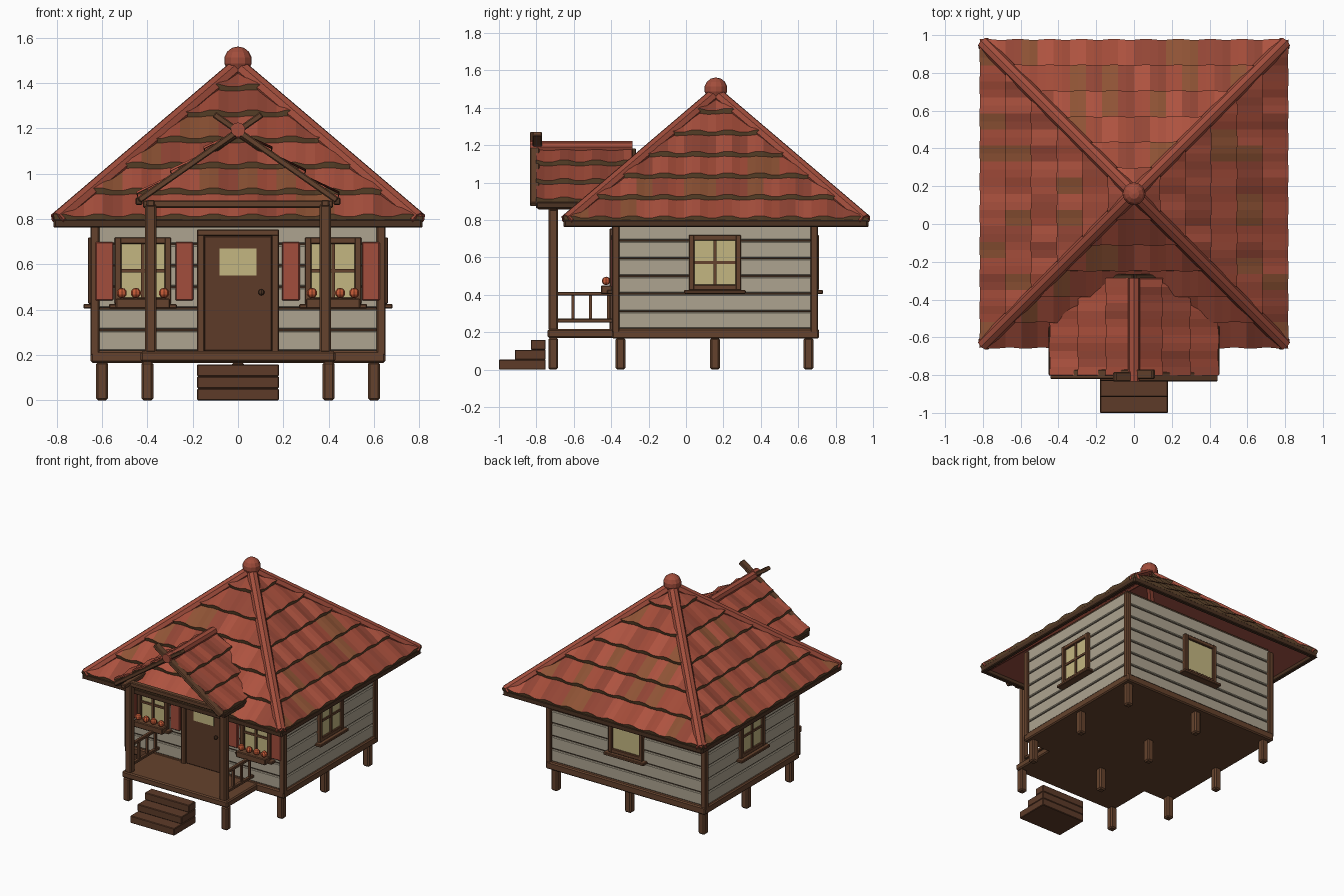
import bpy, bmesh, math, random
from mathutils import Vector, Matrix

if "Cube" in bpy.data.objects:
    bpy.data.objects.remove(bpy.data.objects["Cube"])

random.seed(4)
CY = 0.16  # house centre in y


def mat(name, r, g, b):
    m = bpy.data.materials.new(name)
    m.diffuse_color = (r, g, b, 1)
    m.use_nodes = True
    m.node_tree.nodes["Principled BSDF"].inputs["Base Color"].default_value = m.diffuse_color
    return m


WOOD = mat("wood", 0.13, 0.055, 0.026)
DARK = mat("dark_wood", 0.07, 0.032, 0.016)
DOOR = mat("door_wood", 0.11, 0.044, 0.022)
WALL = mat("siding", 0.42, 0.37, 0.28)
GLASS = mat("glass", 0.55, 0.47, 0.22)
RED = mat("red", 0.36, 0.075, 0.045)
SOFFIT = mat("soffit", 0.13, 0.03, 0.02)
FLOWER = mat("flower", 0.6, 0.11, 0.04)
EDGE = mat("tile_edge", 0.115, 0.06, 0.025)
TILES = [mat("tile_a", 0.42, 0.085, 0.05), mat("tile_b", 0.36, 0.07, 0.04),
         mat("tile_c", 0.29, 0.06, 0.036), mat("tile_d", 0.27, 0.085, 0.035)]


def finish(name, bm, mats, bevel=0):
    bmesh.ops.recalc_face_normals(bm, faces=bm.faces)
    me = bpy.data.meshes.new(name)
    bm.to_mesh(me)
    bm.free()
    for m in mats:
        me.materials.append(m)
    ob = bpy.data.objects.new(name, me)
    bpy.context.collection.objects.link(ob)
    if bevel:
        md = ob.modifiers.new("bevel", "BEVEL")
        md.width, md.segments = bevel, 1
    return ob


def box(name, x, y, z, m, M=Matrix(), bevel=0.005):
    """Box from (min, max) pairs."""
    bm = bmesh.new()
    mid = Vector([(a + b) / 2 for a, b in (x, y, z)])
    size = [b - a for a, b in (x, y, z)]
    bmesh.ops.create_cube(bm, size=1, matrix=M @ Matrix.Translation(mid) @ Matrix.Diagonal((*size, 1)))
    return finish(name, bm, [m], bevel)


def along(p, q):
    p, q = Vector(p), Vector(q)
    return Matrix.Translation((p + q) / 2) @ (q - p).to_track_quat('Z', 'Y').to_matrix().to_4x4(), (q - p).length


def tube(name, p, q, r, m, sides=8):
    M, l = along(p, q)
    bm = bmesh.new()
    bmesh.ops.create_cone(bm, cap_ends=True, segments=sides, radius1=r, radius2=r, depth=l, matrix=M)
    return finish(name, bm, [m])


def ball(name, c, r, m, seg=10):
    bm = bmesh.new()
    bmesh.ops.create_uvsphere(bm, u_segments=seg, v_segments=seg // 2 + 1, radius=r, matrix=Matrix.Translation(c))
    return finish(name, bm, [m])


def tile_slope(name, n, d0, z0, slope, half, M, hip):
    """Overlapping wavy tile courses on a slope facing -y, with soffit below."""
    bm = bmesh.new()
    step, pitch = d0 / n, 0.0425
    cols = math.ceil(half / pitch)
    wave = (0.0, 0.011, 0.011, 0.0)
    for i in range(n):
        d, e = d0 - i * step, max(d0 - (i + 1.12) * step, 0)
        zd, ze = z0 + slope * (d0 - d), z0 + slope * (d0 - e)
        rows = []
        for k in range(-cols, cols + 1):
            u = max(-half, min(half, k * pitch))
            w = wave[k % 4]
            jog = 0.004 if (k // 2) % 2 else 0
            rows.append([bm.verts.new(c) for c in ((u, -d + 0.008, zd - 0.005), (u, -d - jog, zd + 0.026 + w),
                                                   (u, -e, ze + w * 0.5))])
        tone = 0
        for k in range(len(rows) - 1):
            if k % 2 == 0:
                tone = random.choice((1, 1, 2, 2, 3, 3, 4) if hip else (1, 2, 2, 3))
            a, b = rows[k], rows[k + 1]
            bm.faces.new((a[0], b[0], b[1], a[1])).material_index = 0
            bm.faces.new((a[1], b[1], b[2], a[2])).material_index = tone
    under = [bm.verts.new(c) for c in ((-half, -d0, z0 - 0.02), (half, -d0, z0 - 0.02),
                                       (half, 0, z0 - 0.02 + slope * d0), (-half, 0, z0 - 0.02 + slope * d0))]
    bm.faces.new(under).material_index = 5
    if hip:
        for s in (-1, 1):
            bmesh.ops.bisect_plane(bm, geom=bm.verts[:] + bm.edges[:] + bm.faces[:], plane_co=(0, 0, 0),
                                   plane_no=(s, 1, 0), clear_outer=True)
    bm.transform(M)
    return finish(name, bm, [EDGE] + TILES + [SOFFIT])


def spin(deg):
    return Matrix.Rotation(math.radians(deg), 4, 'Z')


# main hipped roof: tiles, eave boards, hip caps, finial
for k, side in enumerate(("front", "right", "back", "left")):
    M = Matrix.Translation((0, CY, 0)) @ spin(90 * k)
    tile_slope("roof_" + side, 6, 0.815, 0.785, 0.845, 0.85, M, True)
    box("eave_board_" + side, (-0.81, 0.81), (-0.815, -0.785), (0.762, 0.8), DARK, M)
    h = M @ Vector((0.797, -0.797, 0.797))
    tube("hip_cap_" + side, (0, CY, 1.475), h, 0.037, RED)
ball("finial", (0, CY, 1.5), 0.062, RED, 12)

# siding walls with grooves
box("wall_core", (-0.625, 0.625), (-0.365, 0.675), (0.2, 0.89), DARK, bevel=0)
for i in range(7):
    z = 0.22 + i * 0.0945
    box("siding_board", (-0.637, 0.637), (-0.377, 0.687), (z, z + 0.087), WALL)
for sx in (-1, 1):
    for y in (-0.375, 0.685):
        box("corner_post", (sx * 0.632 - 0.02, sx * 0.632 + 0.02), (y - 0.02, y + 0.02), (0.2, 0.86), WOOD)

# floor frame and porch deck
box("floor_frame", (-0.65, 0.65), (-0.395, 0.71), (0.165, 0.22), WOOD, bevel=0.008)
box("porch_deck", (-0.43, 0.43), (-0.74, -0.38), (0.17, 0.217), WOOD, bevel=0.008)

# stilts
for x, y in [(x, y) for x in (-0.6, 0, 0.6) for y in (-0.35, 0.155, 0.655)] + [(-0.4, -0.71), (0.4, -0.71)]:
    box("stilt", (x - 0.026, x + 0.026), (y - 0.026, y + 0.026), (0, 0.17), WOOD, bevel=0.009)

# steps
for i in range(3):
    box("step", (-0.18, 0.18), (-1 + 0.085 * i, -0.75), (0.053 * i, 0.053 * (i + 1)), DOOR, bevel=0.004)


# windows, built facing -y at the wall surface
def window(name, M, w, z0, z1, bars=True):
    a, t = w / 2, 0.03
    box(name + "_glass", (-a + t, a - t), (-0.008, 0.02), (z0 + t, z1 - t), GLASS, M, 0)
    for s in (-1, 1):
        c = s * (a - t / 2)
        box(name + "_jamb", (c - t / 2, c + t / 2), (-0.024, 0.02), (z0, z1), WOOD, M, 0.004)
    for z in (z0, z1 - t):
        box(name + "_rail", (-a, a), (-0.022, 0.02), (z, z + t), WOOD, M, 0.004)
    if bars:
        zc = (z0 + z1) / 2
        box(name + "_mullion", (-0.008, 0.008), (-0.018, 0.01), (z0, z1), WOOD, M, 0)
        box(name + "_crossbar", (-a, a), (-0.016, 0.01), (zc - 0.008, zc + 0.008), WOOD, M, 0)
    box(name + "_sill", (-a - 0.025, a + 0.025), (-0.045, 0.02), (z0 - 0.02, z0), WOOD, M, 0.004)


T = Matrix.Translation
window("right_window", T((0.637, 0.155, 0)) @ spin(90), 0.28, 0.425, 0.72)
window("left_window", T((-0.637, 0.155, 0)) @ spin(-90), 0.28, 0.425, 0.72)
window("back_window", T((0, 0.687, 0)) @ spin(180), 0.28, 0.425, 0.72, False)
for s in (-1, 1):
    cx = s * 0.42
    window("front_window", T((cx, -0.377, 0)), 0.25, 0.425, 0.72)
    for c in (s * 0.235, s * 0.588):
        box("shutter", (c - 0.041, c + 0.038), (-0.4, -0.37), (0.44, 0.7), RED)
    box("flower_box", (cx - 0.12, cx + 0.12), (-0.455, -0.395), (0.405, 0.45), WOOD)
    for j in range(4):
        ball("flower", (cx - 0.093 + 0.062 * j, -0.427, 0.474), 0.023, FLOWER, 8)

# door
for s in (-1, 1):
    box("door_jamb", (s * 0.165 - 0.017, s * 0.165 + 0.017), (-0.408, -0.37), (0.21, 0.745), WOOD)
box("door_lintel", (-0.182, 0.182), (-0.41, -0.37), (0.725, 0.755), WOOD)
box("door", (-0.15, 0.15), (-0.395, -0.37), (0.217, 0.727), DOOR)
box("door_pane", (-0.082, 0.082), (-0.4, -0.38), (0.552, 0.67), GLASS, bevel=0)
ball("door_knob", (0.103, -0.405, 0.477), 0.014, DARK, 8)

# porch gable roof
for s in (-1, 1):
    tile_slope("porch_roof", 3, 0.445, 0.885, 0.67, 0.258, T((0, -0.545, 0)) @ spin(90 * s), False)
    x = s * 0.437
    box("porch_eave_board", (x - 0.015, x + 0.015), (-0.8, -0.29), (0.862, 0.895), DARK)
    # crossed barge boards at the front, short ones at the back
    y = -0.802 - 0.007 * s
    M, l = along((s * 0.437, y, 0.883), (-s * 0.105, y, 1.262))
    box("barge_board", (-0.025, 0.025), (-0.014, 0.014), (-l / 2, l / 2), WOOD, M)
    M, l = along((s * 0.43, -0.288, 0.885), (0, -0.288, 1.175))
    box("rear_barge_board", (-0.022, 0.022), (-0.012, 0.012), (-l / 2, l / 2), DARK, M)
    # porch post, side beam and railing
    x = s * 0.385
    box("porch_post", (x - 0.025, x + 0.025), (-0.735, -0.685), (0.21, 0.87), WOOD, bevel=0.008)
    box("porch_side_beam", (x - 0.018, x + 0.018), (-0.79, -0.36), (0.855, 0.885), WOOD)
    for z in (0.262, 0.405):
        box("railing_rail", (x - 0.012, x + 0.012), (-0.69, -0.38), (z - 0.01, z + 0.01), WOOD, bevel=0.003)
    for y in (-0.605, -0.51, -0.415):
        box("baluster", (x - 0.008, x + 0.008), (y - 0.008, y + 0.008), (0.262, 0.405), WOOD, bevel=0)
box("porch_tie_beam", (-0.42, 0.42), (-0.73, -0.69), (0.85, 0.883), WOOD)
tube("porch_ridge_cap", (0, -0.8, 1.19), (0, -0.285, 1.19), 0.032, RED)
tube("gable_boss", (0, -0.835, 1.195), (0, -0.78, 1.195), 0.032, RED, 10)
